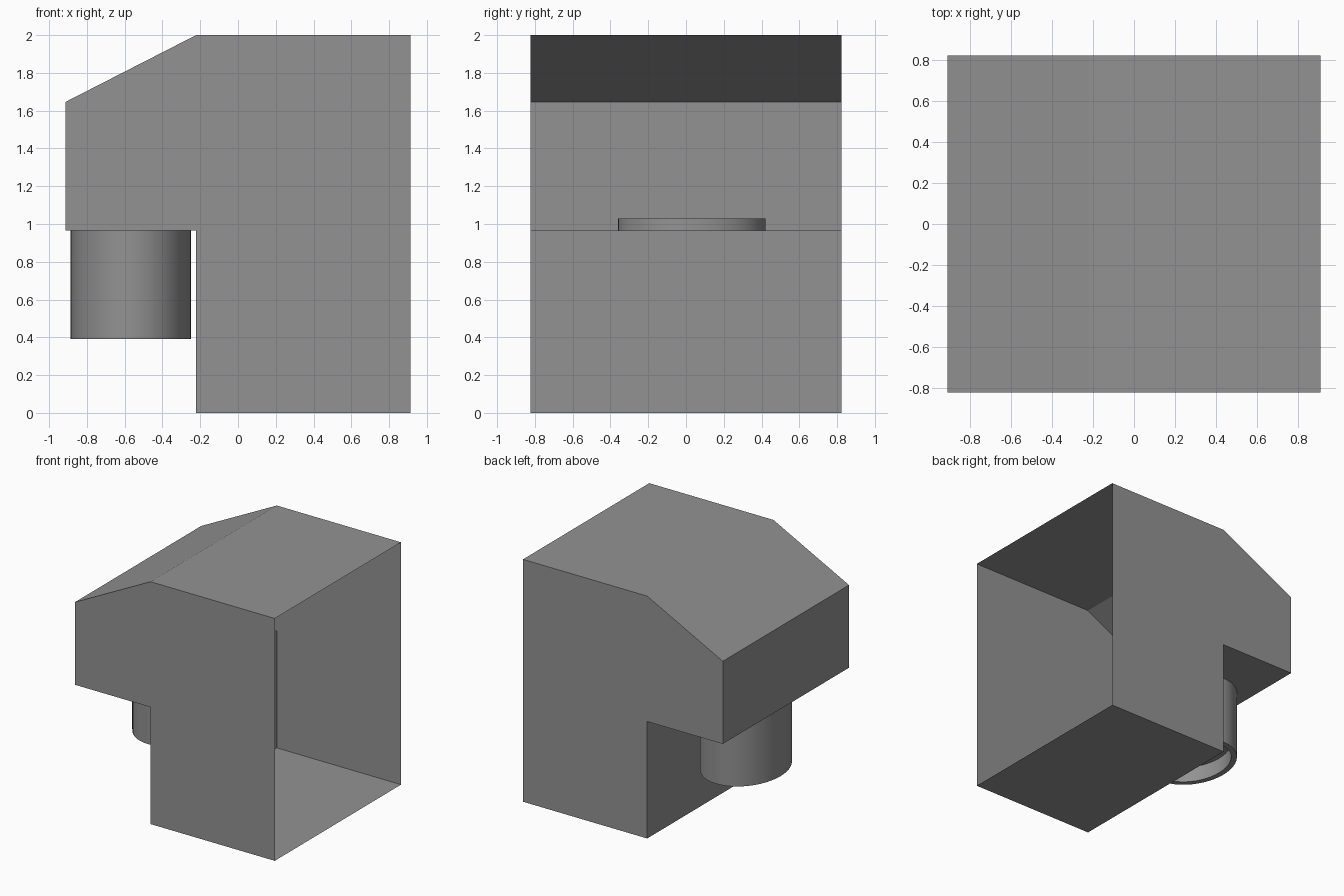
import bpy, bmesh, math

if "Cube" in bpy.data.objects:
    bpy.data.objects.remove(bpy.data.objects["Cube"])

# Mid-grey finish shared by both parts
grey = bpy.data.materials.new("mid_grey")
grey.diffuse_color = (0.29, 0.29, 0.29, 1)
grey.use_nodes = True
grey.node_tree.nodes["Principled BSDF"].inputs["Base Color"].default_value = grey.diffuse_color

def make_object(name, bm):
    bmesh.ops.recalc_face_normals(bm, faces=bm.faces)
    mesh = bpy.data.meshes.new(name)
    bm.to_mesh(mesh)
    bm.free()
    mesh.materials.append(grey)
    obj = bpy.data.objects.new(name, mesh)
    bpy.context.collection.objects.link(obj)
    return obj

# Housing: side profile swept along y, left open on the +x side
HALF_DEPTH = 0.823
profile = [(0.912, 0), (-0.222, 0), (-0.222, 0.965), (-0.912, 0.965),
           (-0.912, 1.647), (-0.222, 2), (0.912, 2)]
bm = bmesh.new()
front = [bm.verts.new((x, -HALF_DEPTH, z)) for x, z in profile]
back = [bm.verts.new((x, HALF_DEPTH, z)) for x, z in profile]
bm.faces.new(front)
bm.faces.new(back[::-1])
for i in range(len(profile) - 1):
    bm.faces.new((front[i], front[i + 1], back[i + 1], back[i]))
housing = make_object("housing", bm)
# Outside of the open shell: the lowest face must point down
if min(housing.data.polygons, key=lambda p: p.center.z).normal.z > 0:
    housing.data.flip_normals()

# Spout: oval cylinder through the ledge, with a shallow recess underneath
CX, CY, RX, RY, WALL, SIDES = -0.568, 0.03, 0.318, 0.39, 0.045, 48
bm = bmesh.new()
rings = []
for inset, z in ((0, 1.028), (0, 0.39), (WALL, 0.39), (WALL, 0.52)):
    rings.append([bm.verts.new((CX + (RX - inset) * math.cos(a),
                                CY + (RY - inset) * math.sin(a), z))
                  for a in (2 * math.pi * i / SIDES for i in range(SIDES))])
for a, b in zip(rings, rings[1:]):
    for i in range(SIDES):
        j = (i + 1) % SIDES
        bm.faces.new((a[i], a[j], b[j], b[i]))
bm.faces.new(rings[0])
bm.faces.new(rings[-1])
spout = make_object("spout", bm)
bpy.context.view_layer.objects.active = spout
spout.select_set(True)
bpy.ops.object.shade_smooth_by_angle(angle=math.radians(30))
